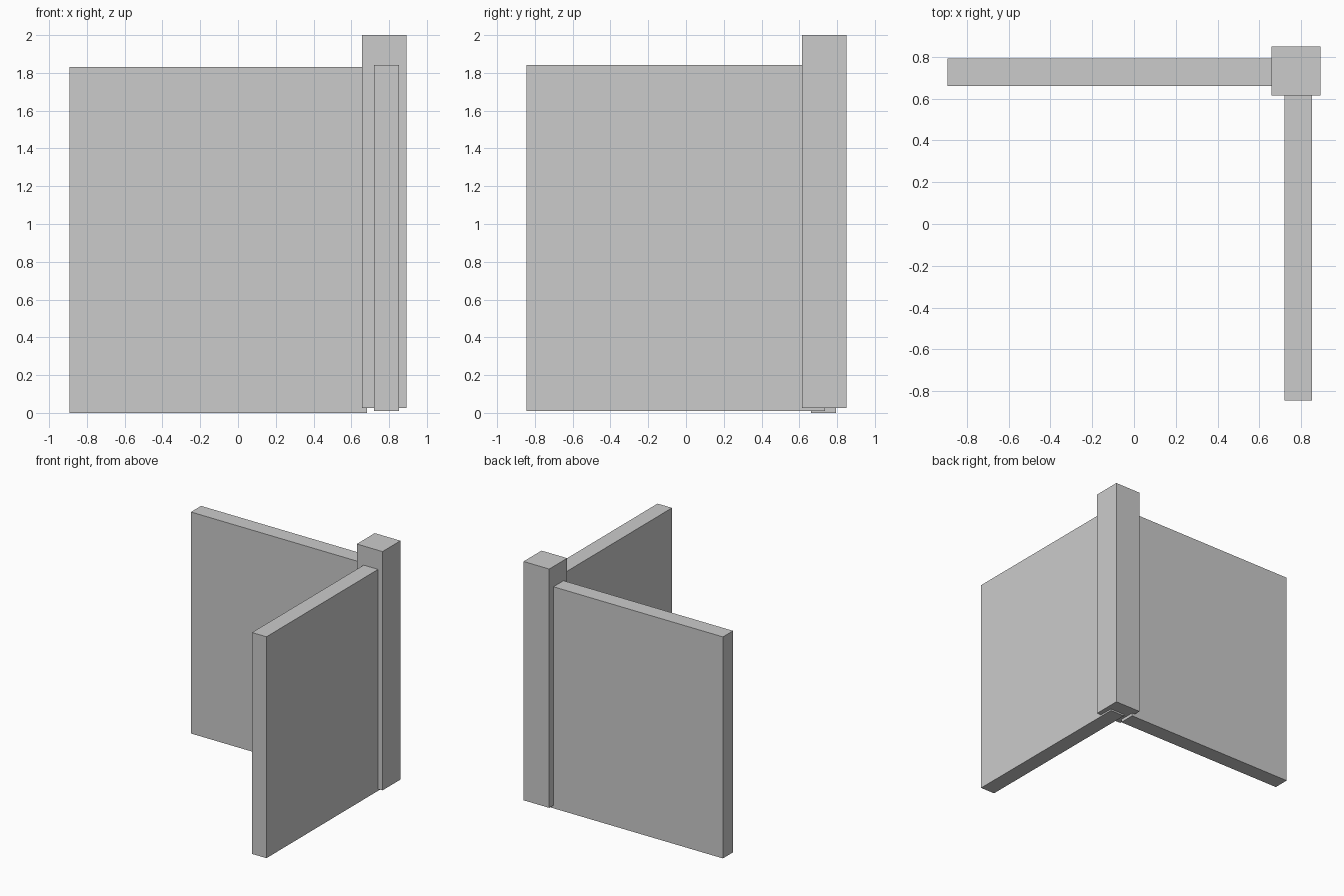
import bpy

if "Cube" in bpy.data.objects:
    bpy.data.objects.remove(bpy.data.objects["Cube"])


def box(name, low, high):
    """Axis-aligned box between two corners."""
    centre = [(a + b) / 2 for a, b in zip(low, high)]
    bpy.ops.mesh.primitive_cube_add(size=1, location=centre)
    obj = bpy.context.object
    obj.name = name
    obj.scale = [b - a for a, b in zip(low, high)]
    bpy.ops.object.transform_apply(location=False, rotation=False, scale=True)
    return obj


# Tall square post at the corner, its foot slightly above the panels' base
box("corner_post", (0.657, 0.614, 0.025), (0.892, 0.849, 2.0))

# Two panels meeting at right angles, each running into the post
box("back_panel", (-0.893, 0.661, 0.003), (0.684, 0.793, 1.832))
box("side_panel", (0.72, -0.845, 0.011), (0.852, 0.735, 1.842))

# Bring the lowest panel exactly onto the floor plane
bpy.data.objects["back_panel"].data.vertices.foreach_get
for v in bpy.data.objects["back_panel"].data.vertices:
    if v.co.z < 0:
        v.co.z -= 0.003
